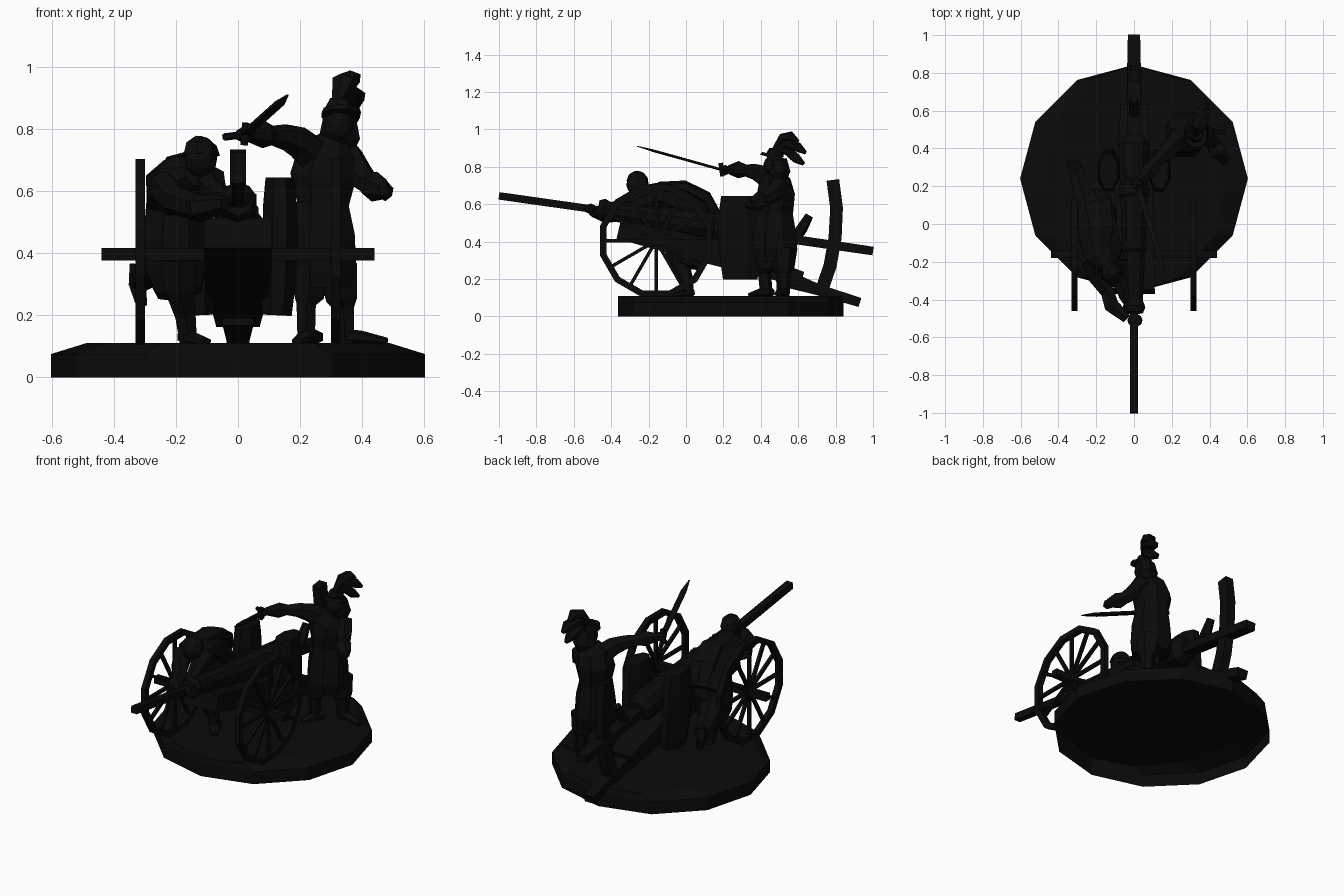
import bpy, bmesh
from math import sin, cos, pi
from mathutils import Vector

dark = bpy.data.materials.new("dark_iron")
dark.diffuse_color = (0.003, 0.003, 0.003, 1)


def finish(name, bm):
    bmesh.ops.recalc_face_normals(bm, faces=bm.faces[:])
    me = bpy.data.meshes.new(name)
    bm.to_mesh(me)
    bm.free()
    me.materials.append(dark)
    ob = bpy.data.objects.new(name, me)
    bpy.context.collection.objects.link(ob)
    return ob


def tube(name, pts, n=6):
    """Loft of n-sided rings; each point is x, y, z, half-width[, half-height]."""
    bm = bmesh.new()
    P = [Vector(p[:3]) for p in pts]
    d = (P[-1] - P[0]).normalized()
    ref = Vector((0, 1, 0)) if abs(d.z) > 0.75 else Vector((0, 0, 1))
    k, off = (2 ** 0.5, pi / 4) if n == 4 else (1, pi / n)
    rings = []
    for i, p in enumerate(pts):
        t = (P[min(i + 1, len(P) - 1)] - P[max(i - 1, 0)])
        t = t.normalized() if t.length > 1e-6 else d
        u = t.cross(ref).normalized()
        v = t.cross(u)
        ru, rv = p[3] * k, p[-1] * k
        rings.append([bm.verts.new(P[i] + u * ru * cos(off + 2 * pi * j / n)
                                   + v * rv * sin(off + 2 * pi * j / n)) for j in range(n)])
    for a, b in zip(rings, rings[1:]):
        for j in range(n):
            bm.faces.new((a[j], a[(j + 1) % n], b[(j + 1) % n], b[j]))
    bm.faces.new(rings[0])
    bm.faces.new(rings[-1])
    return finish(name, bm)


def blob(name, c, s, sub=1):
    bm = bmesh.new()
    bmesh.ops.create_icosphere(bm, subdivisions=sub, radius=1)
    for v in bm.verts:
        v.co = Vector(c) + Vector(v.co[i] * s[i] for i in range(3))
    return finish(name, bm)


# Twelve-sided base, bevelled towards the left and right, open underneath
bm = bmesh.new()
loops = [[bm.verts.new((rx * cos(i * pi / 6), 0.24 + 0.603 * sin(i * pi / 6), z)) for i in range(12)]
         for rx, z in ((0.603, 0), (0.603, 0.075), (0.49, 0.11))]
for a, b in zip(loops, loops[1:]):
    for i in range(12):
        bm.faces.new((a[i], a[(i + 1) % 12], b[(i + 1) % 12], b[i]))
bm.faces.new(loops[2])
finish("base", bm)

# Wheels: rim, spokes and hub on each side, plus the axle
WY, WZ, R = -0.16, 0.405, 0.31
for side, s in (("left", -1), ("right", 1)):
    x = 0.315 * s
    bm = bmesh.new()
    sec = [(R, -0.015), (R, 0.015), (R - 0.035, 0.015), (R - 0.035, -0.015)]
    rim = [[bm.verts.new((x + dx, WY + r * cos((i + 0.5) * pi / 6), WZ + r * sin((i + 0.5) * pi / 6)))
            for r, dx in sec] for i in range(12)]
    for i in range(12):
        a, b = rim[i], rim[(i + 1) % 12]
        for j in range(4):
            bm.faces.new((a[j], a[(j + 1) % 4], b[(j + 1) % 4], b[j]))
    finish(side + "_wheel_rim", bm)
    for i in range(12):
        c, q = cos(i * pi / 6), sin(i * pi / 6)
        tube(side + "_spoke", [(x, WY + r * c, WZ + r * q, 0.009) for r in (0.03, 0.285)], 4)
    tube(side + "_hub", [(x - 0.016, WY, WZ, 0.04), (x + 0.016, WY, WZ, 0.04)], 8)
tube("axle", [(-0.44, WY, 0.397, 0.02), (0.44, WY, 0.397, 0.02)], 4)

# Carriage body, trail, upright curved timber and rear beam
tube("carriage_body", [(0, -0.36, 0.465, 0.11, 0.05), (0, 0.15, 0.345, 0.1, 0.07),
                       (0, 0.62, 0.2, 0.07, 0.04)], 4)
tube("trail", [(0, 0.5, 0.215, 0.05, 0.05), (0, 0.7, 0.145, 0.037, 0.03), (0, 0.93, 0.075, 0.035, 0.025)], 4)
tube("curved_timber", [(0, 0.725, 0.14, 0.03, 0.035), (0, 0.77, 0.27, 0.028, 0.035),
                       (0, 0.797, 0.42, 0.026, 0.035), (0, 0.805, 0.58, 0.026, 0.034),
                       (0, 0.785, 0.73, 0.026, 0.034)], 4)
tube("rear_beam", [(0, 0.35, 0.445, 0.035, 0.025), (0, 1.0, 0.35, 0.033, 0.023)], 4)
tube("elevating_handle", [(0, 0.57, 0.4, 0.03), (0, 0.62, 0.47, 0.03), (0, 0.66, 0.54, 0.022)], 6)

# Gun barrel with rings, and the ramrod in its muzzle
axis = lambda y: 0.505 - 0.142 * y
prof = [(-0.47, 0.05), (-0.44, 0.062), (-0.41, 0.05), (-0.15, 0.06), (-0.14, 0.07), (-0.11, 0.07),
        (-0.1, 0.065), (0.14, 0.075), (0.15, 0.085), (0.19, 0.085), (0.2, 0.078), (0.42, 0.085), (0.47, 0.05)]
tube("gun_barrel", [(0, y, axis(y), r) for y, r in prof], 10)
tube("ramrod", [(0, -1, 0.645, 0.02), (0, -0.4, 0.56, 0.02)], 4)

# Bowed side casks either side of the trail
for side, s in (("left", -1), ("right", 1)):
    tube(side + "_cask", [(s * 0.125, 0.29, 0.2, 0.052, 0.1), (s * 0.13, 0.29, 0.3, 0.06, 0.115),
                          (s * 0.135, 0.28, 0.45, 0.062, 0.118), (s * 0.135, 0.28, 0.56, 0.058, 0.112),
                          (s * 0.135, 0.28, 0.645, 0.05, 0.1)], 8)

# Gunner leaning over the barrel with the ramrod
tube("gunner_torso", [(-0.13, -0.23, 0.66, 0.05, 0.045), (-0.16, -0.17, 0.645, 0.11, 0.075),
                      (-0.19, -0.05, 0.615, 0.115, 0.1), (-0.2, 0.05, 0.55, 0.1, 0.1),
                      (-0.21, 0.11, 0.48, 0.095, 0.09)], 8)
blob("gunner_head", (-0.12, -0.26, 0.705), (0.055, 0.06, 0.06), 2)
tube("gunner_cap", [(-0.12, -0.26, 0.715, 0.062), (-0.12, -0.255, 0.75, 0.052), (-0.115, -0.25, 0.772, 0.025)], 7)
tube("gunner_pack", [(-0.17, -0.15, 0.69, 0.05, 0.03), (-0.17, -0.01, 0.695, 0.07, 0.033),
                     (-0.19, 0.1, 0.635, 0.08, 0.04), (-0.2, 0.15, 0.54, 0.06, 0.04)], 6)
tube("gunner_coat_skirt", [(-0.2, 0.02, 0.56, 0.1, 0.11), (-0.2, 0.03, 0.45, 0.115, 0.12),
                           (-0.2, 0.02, 0.34, 0.105, 0.1), (-0.19, 0.0, 0.27, 0.075, 0.075)], 8)
tube("gunner_near_arm", [(-0.09, -0.18, 0.64, 0.05), (-0.08, -0.28, 0.6, 0.045), (-0.05, -0.38, 0.58, 0.035),
                         (0.0, -0.46, 0.575, 0.028)], 6)
tube("gunner_far_arm", [(-0.24, -0.18, 0.62, 0.055), (-0.2, -0.28, 0.57, 0.048), (-0.14, -0.36, 0.55, 0.042),
                        (-0.12, -0.43, 0.545, 0.046), (-0.04, -0.5, 0.56, 0.028)], 6)
blob("gunner_hand_front", (0.005, -0.51, 0.575), (0.045, 0.04, 0.03))
blob("gunner_hand_rear", (0.02, -0.44, 0.575), (0.045, 0.04, 0.035))
tube("gunner_front_leg", [(-0.19, -0.05, 0.38, 0.07), (-0.19, -0.04, 0.29, 0.055), (-0.17, 0.0, 0.2, 0.038),
                          (-0.16, 0.01, 0.11, 0.032)], 6)
tube("gunner_front_shoe", [(-0.17, 0.035, 0.13, 0.032, 0.022), (-0.14, -0.03, 0.125, 0.033, 0.02),
                           (-0.1, -0.07, 0.115, 0.02, 0.012)], 6)
tube("gunner_rear_leg", [(-0.24, 0.05, 0.44, 0.075), (-0.27, 0.16, 0.35, 0.06), (-0.31, 0.3, 0.31, 0.038)], 6)
tube("gunner_rear_shoe", [(-0.315, 0.31, 0.36, 0.04, 0.028), (-0.325, 0.32, 0.3, 0.032, 0.025),
                          (-0.31, 0.31, 0.23, 0.02, 0.018)], 6)

# Officer: body, flared coat, breeches with boot cuffs
tube("officer_torso", [(0.27, 0.48, 0.46, 0.09, 0.1), (0.275, 0.48, 0.55, 0.088, 0.1),
                       (0.275, 0.48, 0.65, 0.115, 0.11), (0.29, 0.475, 0.72, 0.105, 0.09),
                       (0.31, 0.47, 0.77, 0.05, 0.05)], 8)
tube("officer_coat", [(0.27, 0.475, 0.57, 0.09, 0.1), (0.275, 0.475, 0.46, 0.11, 0.12),
                      (0.275, 0.475, 0.36, 0.115, 0.13), (0.275, 0.475, 0.29, 0.1, 0.11)], 8)
tube("officer_left_leg", [(0.23, 0.43, 0.36, 0.07), (0.23, 0.43, 0.26, 0.055), (0.22, 0.42, 0.235, 0.036),
                          (0.22, 0.43, 0.11, 0.032)], 6)
tube("officer_right_leg", [(0.32, 0.52, 0.36, 0.075), (0.335, 0.52, 0.25, 0.058), (0.34, 0.52, 0.225, 0.04),
                           (0.345, 0.52, 0.11, 0.033)], 6)
tube("officer_left_shoe", [(0.25, 0.46, 0.13, 0.032, 0.024), (0.22, 0.4, 0.13, 0.034, 0.022),
                           (0.19, 0.34, 0.115, 0.02, 0.012)], 6)
tube("officer_right_shoe", [(0.31, 0.53, 0.135, 0.03, 0.026), (0.4, 0.51, 0.13, 0.034, 0.02),
                            (0.48, 0.49, 0.118, 0.02, 0.01)], 6)

# Officer's arms: one pointing with the sword, one held forward and out
tube("officer_sword_arm", [(0.25, 0.46, 0.71, 0.065), (0.2, 0.41, 0.755, 0.055), (0.15, 0.36, 0.775, 0.042),
                           (0.11, 0.32, 0.78, 0.032), (0.08, 0.28, 0.785, 0.046), (0.03, 0.23, 0.785, 0.025)], 6)
tube("officer_other_arm", [(0.35, 0.5, 0.71, 0.058), (0.385, 0.47, 0.66, 0.05), (0.42, 0.42, 0.625, 0.038),
                           (0.44, 0.385, 0.615, 0.05), (0.48, 0.35, 0.6, 0.026)], 6)
blob("officer_other_hand", (0.475, 0.345, 0.598), (0.03, 0.035, 0.03))
blob("officer_sword_hand", (0.02, 0.21, 0.783), (0.035, 0.035, 0.028))
tube("sword_grip", [(-0.045, 0.25, 0.775, 0.012), (0.05, 0.19, 0.787, 0.012)], 6)
tube("sword_guard", [(0.02, 0.195, 0.75, 0.012), (0.025, 0.185, 0.82, 0.012)], 4)
tube("sword_blade", [(0.02, 0.2, 0.782, 0.015, 0.006), (0.135, -0.17, 0.885, 0.015, 0.006),
                     (0.16, -0.26, 0.91, 0.003, 0.002)], 4)

# Officer's head, hair, brimmed hat and plumes
blob("officer_head", (0.325, 0.465, 0.81), (0.048, 0.052, 0.055), 2)
tube("officer_hair", [(0.33, 0.49, 0.84, 0.055, 0.05), (0.33, 0.5, 0.77, 0.07, 0.06), (0.33, 0.5, 0.73, 0.05, 0.04)], 7)
tube("hat_brim", [(0.33, 0.465, 0.845, 0.065, 0.08), (0.33, 0.47, 0.862, 0.058, 0.07)], 8)
tube("hat_crown", [(0.325, 0.475, 0.86, 0.05), (0.33, 0.48, 0.895, 0.036)], 7)
for tip in ((0.36, 0.56, 0.965), (0.375, 0.6, 0.905), (0.36, 0.59, 0.845)):
    a, b = Vector((0.32, 0.47, 0.88)), Vector(tip)
    m = a.lerp(b, 0.55) + Vector((0, 0, 0.03))
    tube("plume", [(*a, 0.018), (*m, 0.042, 0.026), (*b, 0.042, 0.026),
                   (*(b + Vector((0.01, 0.04, -0.03))), 0.01)], 6)
